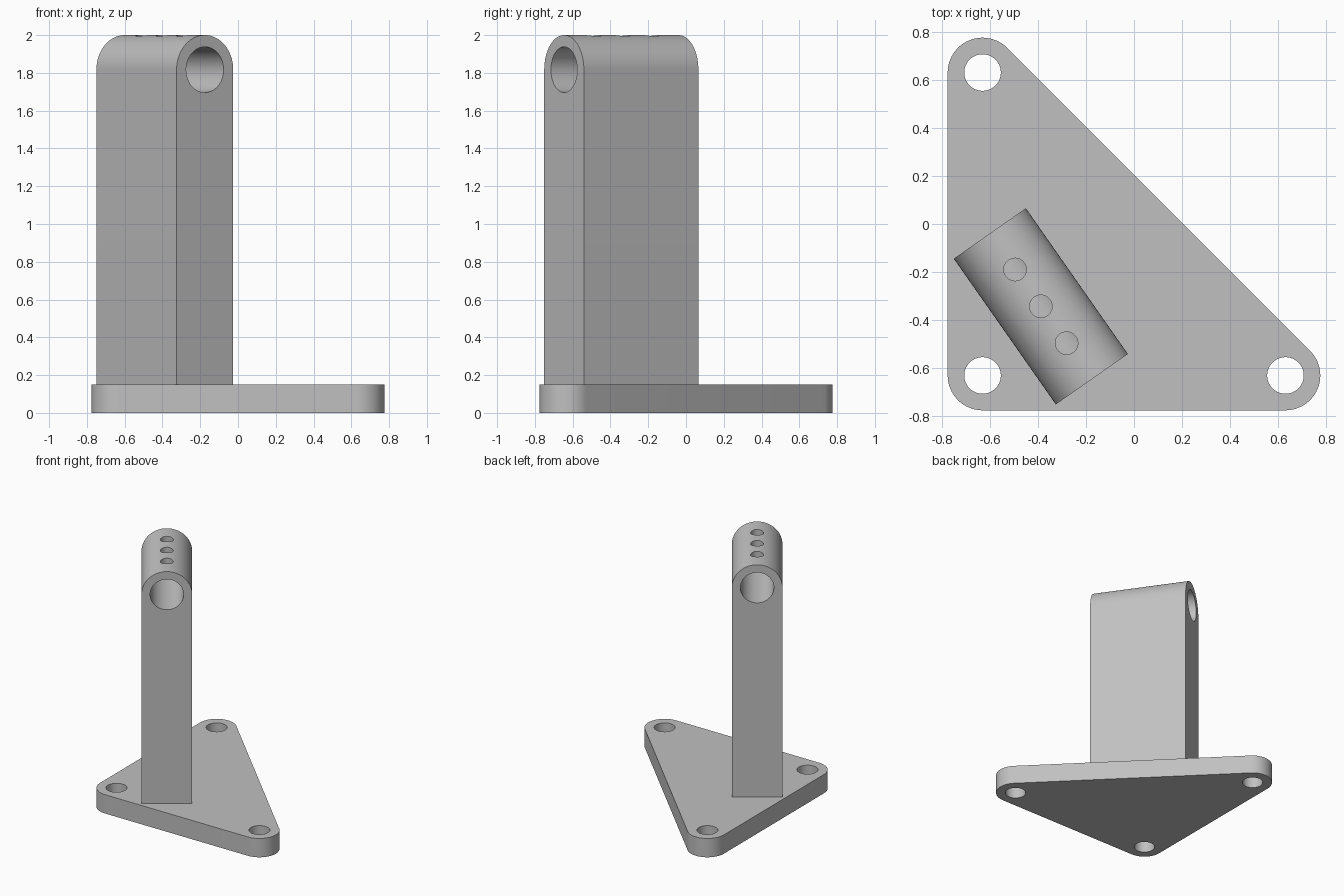
import bpy, bmesh
from math import pi, cos, sin, radians
from mathutils import Matrix, Vector

cube = bpy.data.objects.get("Cube")
if cube:
    bpy.data.objects.remove(cube, do_unlink=True)

grey = bpy.data.materials.new("plain grey")
grey.use_nodes = True
grey.diffuse_color = (0.53, 0.53, 0.53, 1)
grey.node_tree.nodes["Principled BSDF"].inputs["Base Color"].default_value = (0.53, 0.53, 0.53, 1)

BASE_H = 0.15
HALF = 0.775
CORNER_R = 0.145
POST_W, POST_L, TOP = 0.366, 0.74, 2.0
POST_R = POST_W / 2
POST_FRAME = Matrix.Translation((-0.3875, -0.3425, 0)) @ Matrix.Rotation(radians(35), 4, "Z")


def arc(cx, cy, r, start, end, steps):
    """Points along an arc, angles in degrees."""
    angles = [radians(start + (end - start) * i / steps) for i in range(steps + 1)]
    return [(cx + r * cos(a), cy + r * sin(a)) for a in angles]


def prism(name, points, depth):
    """Extrude a flat outline along its own z axis."""
    bm = bmesh.new()
    face = bm.faces.new([bm.verts.new((x, y, 0)) for x, y in points])
    out = bmesh.ops.extrude_face_region(bm, geom=[face])
    moved = [v for v in out["geom"] if isinstance(v, bmesh.types.BMVert)]
    bmesh.ops.translate(bm, verts=moved, vec=(0, 0, depth))
    bmesh.ops.recalc_face_normals(bm, faces=bm.faces)
    mesh = bpy.data.meshes.new(name)
    bm.to_mesh(mesh)
    bm.free()
    mesh.materials.append(grey)
    obj = bpy.data.objects.new(name, mesh)
    bpy.context.collection.objects.link(obj)
    return obj


def drill(target, radius, start, depth, frame=Matrix(), turn=Matrix()):
    """Cut a round hole starting at a point and running along the turned z axis."""
    cutter = prism("cutter", arc(0, 0, radius, 0, 360, 64)[:-1], depth)
    cutter.hide_render = True
    cutter.data.transform(frame @ Matrix.Translation(start) @ turn)
    mod = target.modifiers.new("hole", "BOOLEAN")
    mod.operation, mod.solver, mod.object = "DIFFERENCE", "EXACT", cutter
    bpy.context.view_layer.objects.active = target
    bpy.ops.object.modifier_apply(modifier=mod.name)
    bpy.data.objects.remove(cutter, do_unlink=True)


def finish(obj):
    bpy.ops.object.select_all(action="DESELECT")
    obj.select_set(True)
    bpy.context.view_layer.objects.active = obj
    bpy.ops.object.shade_smooth_by_angle(angle=radians(30))


# Triangular base plate with rounded corners
c = HALF - CORNER_R
outline = (arc(-c, -c, CORNER_R, 180, 270, 16)
           + arc(c, -c, CORNER_R, 270, 405, 24)
           + arc(-c, c, CORNER_R, 45, 180, 24))
base = prism("base_plate", outline, BASE_H)
for x, y in ((-c, -c), (c, -c), (-c, c)):
    drill(base, 0.076, (x, y, -0.1), BASE_H + 0.2)
finish(base)

# Upright post with a half-round top
upright = Matrix.Rotation(pi / 2, 4, "X")
profile = ([(-POST_R, BASE_H), (POST_R, BASE_H)]
           + arc(0, TOP - POST_R, POST_R, 0, 180, 48))
post = prism("upright_post", profile, POST_L)
post.data.transform(POST_FRAME @ Matrix.Translation((0, POST_L / 2, 0)) @ upright)

# Bore along the top, and three small holes down into it
drill(post, 0.121, (0, POST_L / 2 + 0.1, TOP - POST_R), POST_L + 0.2, POST_FRAME, upright)
for step in (-1, 0, 1):
    drill(post, 0.047, (0, step * 0.187, TOP - POST_R), 0.4, POST_FRAME)
finish(post)
